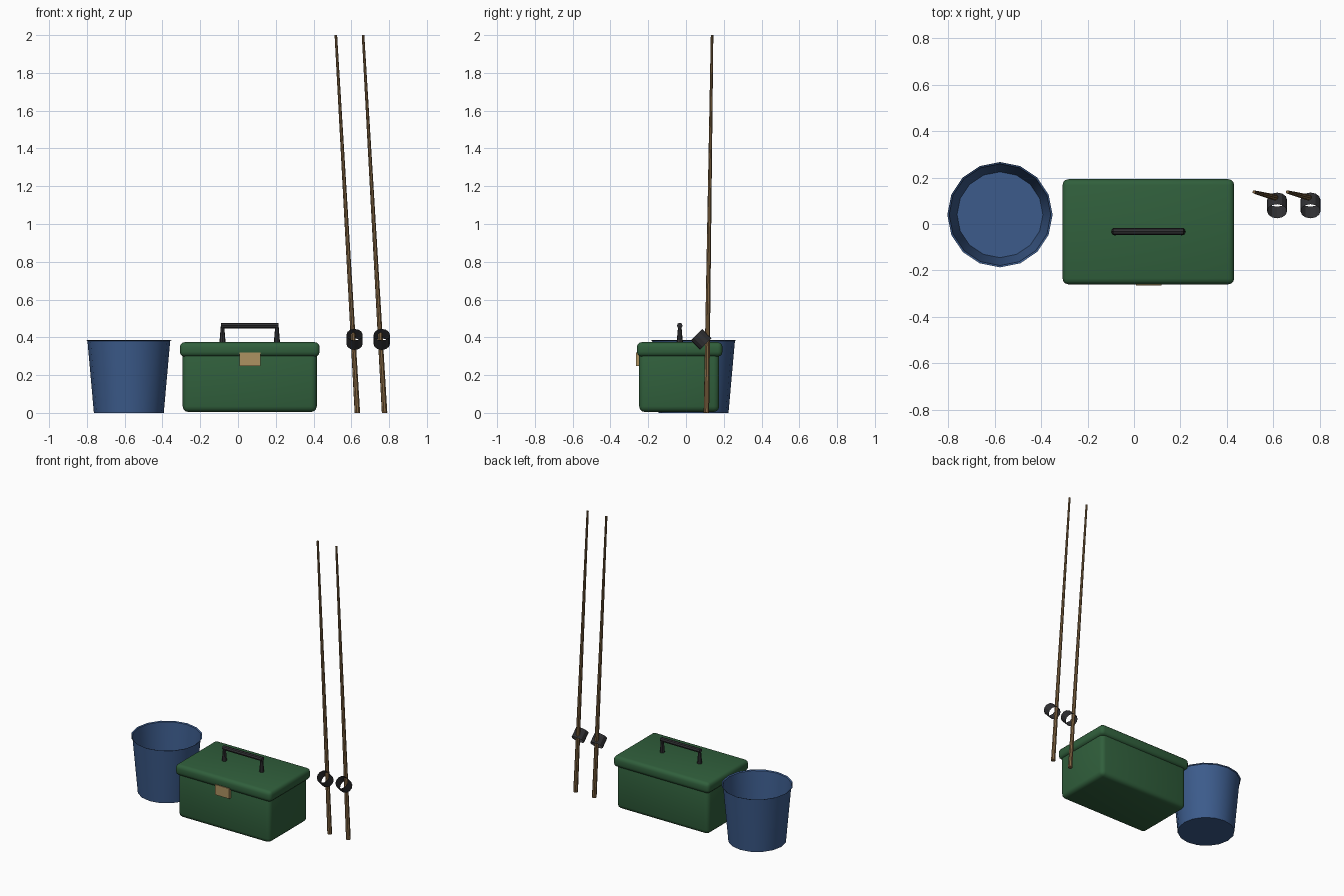
import bpy, bmesh, math
from mathutils import Vector, Matrix

if "Cube" in bpy.data.objects:
    bpy.data.objects.remove(bpy.data.objects["Cube"])


def material(name, rgb):
    m = bpy.data.materials.new(name)
    m.diffuse_color = (*rgb, 1)
    m.use_nodes = True
    m.node_tree.nodes["Principled BSDF"].inputs["Base Color"].default_value = m.diffuse_color
    return m


GREEN = material("green_plastic", (0.03, 0.115, 0.045))
BLUE = material("blue_plastic", (0.045, 0.105, 0.26))
WOOD = material("wood", (0.22, 0.13, 0.055))
BRASS = material("brass", (0.42, 0.29, 0.12))
DARK = material("dark_plastic", (0.03, 0.03, 0.033))


def finish(name, bm, mat, angle=None):
    mesh = bpy.data.meshes.new(name)
    bmesh.ops.recalc_face_normals(bm, faces=bm.faces)
    bm.to_mesh(mesh)
    bm.free()
    ob = bpy.data.objects.new(name, mesh)
    bpy.context.collection.objects.link(ob)
    mesh.materials.append(mat)
    if angle:
        bpy.context.view_layer.objects.active = ob
        ob.select_set(True)
        bpy.ops.object.shade_smooth_by_angle(angle=math.radians(angle))
        ob.select_set(False)
    return ob


def box(name, lo, hi, mat, bevel=0.0):
    lo, hi = Vector(lo), Vector(hi)
    bm = bmesh.new()
    bmesh.ops.create_cube(bm, size=1)
    bmesh.ops.scale(bm, vec=hi - lo, verts=bm.verts)
    bmesh.ops.translate(bm, vec=(lo + hi) / 2, verts=bm.verts)
    if bevel:
        bmesh.ops.bevel(bm, geom=bm.edges[:], offset=bevel, segments=3,
                        profile=0.5, affect='EDGES')
    return finish(name, bm, mat, 50 if bevel else None)


def rod(name, a, b, r1, r2, sides, mat, caps=True, angle=None):
    a, b = Vector(a), Vector(b)
    turn = (b - a).to_track_quat('Z', 'Y').to_matrix().to_4x4()
    bm = bmesh.new()
    bmesh.ops.create_cone(bm, cap_ends=caps, segments=sides, radius1=r1,
                          radius2=r2, depth=(b - a).length,
                          matrix=Matrix.Translation((a + b) / 2) @ turn)
    return finish(name, bm, mat, angle)


# Tackle box: body, lid and latch
box("box_body", (-0.293, -0.248, 0.005), (0.417, 0.176, 0.33), GREEN, 0.03)
box("box_lid", (-0.308, -0.26, 0.298), (0.432, 0.193, 0.374), GREEN, 0.025)
box("latch", (0.008, -0.265, 0.248), (0.118, -0.23, 0.319), BRASS)

# Carrying handle
for side, x in (("left", -0.082), ("right", 0.206)):
    rod(f"handle_post_{side}", (x, -0.033, 0.365), (x, -0.033, 0.46),
        0.017, 0.009, 8, DARK)
rod("handle_bar", (-0.09, -0.033, 0.462), (0.214, -0.033, 0.462),
    0.015, 0.015, 8, DARK)

# Bucket: floor, tapered wall and small turned-out lip, open at the top
bm = bmesh.new()
N = 16
rings = []
for r, z in ((0.185, 0), (0.219, 0.381), (0.227, 0.386)):
    rings.append([bm.verts.new((-0.578 + r * math.cos(2 * math.pi * i / N),
                                0.04 + r * math.sin(2 * math.pi * i / N), z))
                  for i in range(N)])
bm.faces.new(rings[0])
for lower, upper in zip(rings, rings[1:]):
    for i in range(N):
        j = (i + 1) % N
        bm.faces.new((lower[i], lower[j], upper[j], upper[i]))
finish("bucket", bm, BLUE, 30)

# Two leaning fishing rods, each with an open drum reel
for n, dx in enumerate((0, 0.144), 1):
    rod(f"fishing_rod_{n}", (0.632 + dx, 0.108, 0), (0.518 + dx, 0.138, 2),
        0.015, 0.007, 8, WOOD)
    c, h = Vector((0.617 + dx, 0.08, 0.389)), Vector((0, -0.025, 0.025))
    rod(f"reel_{n}", c - h, c + h, 0.043, 0.043, 12, DARK, caps=False)
